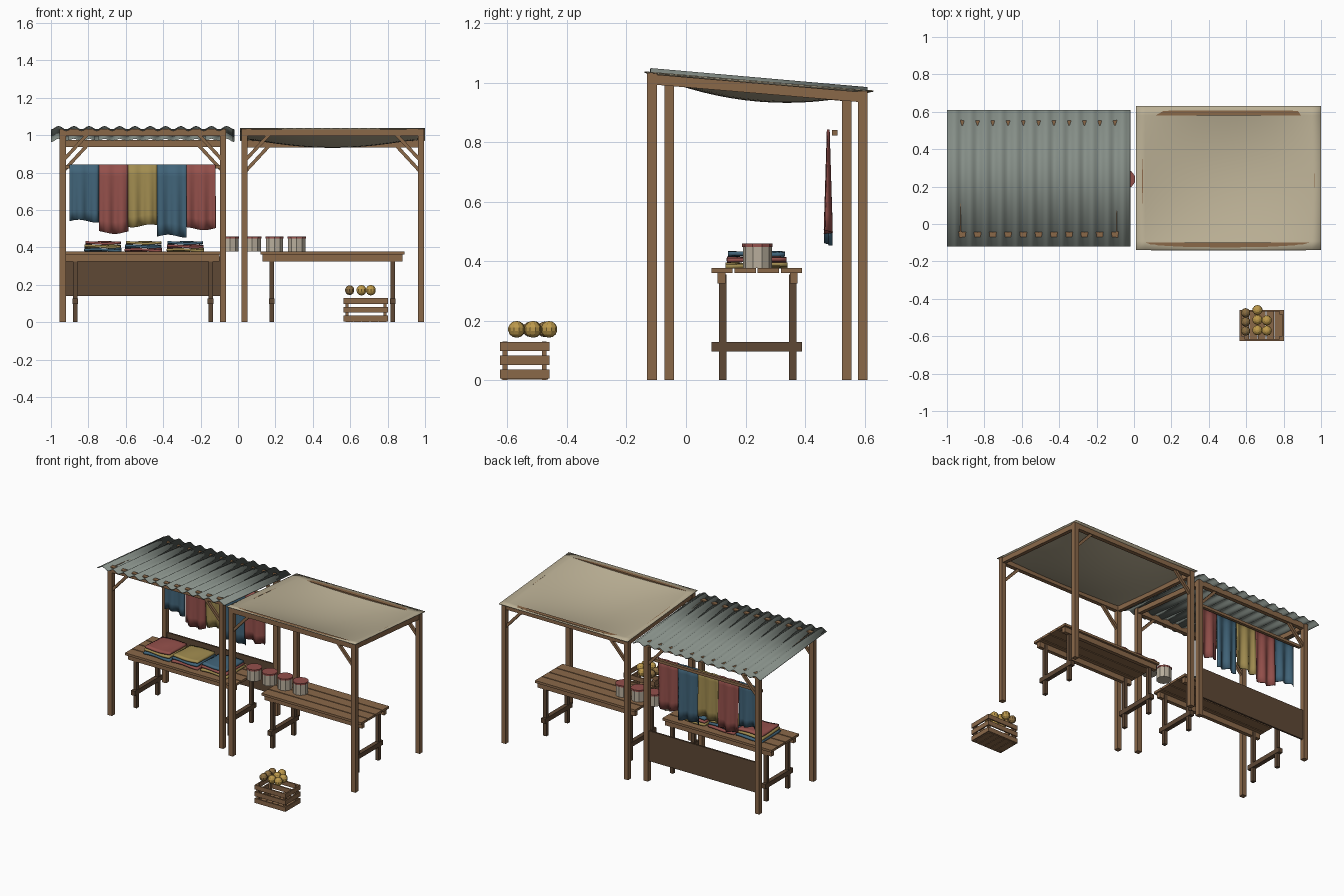
import bpy, bmesh, math, random
from mathutils import Vector, Matrix

if "Cube" in bpy.data.objects:
    bpy.data.objects.remove(bpy.data.objects["Cube"])
random.seed(4)

def mat(name, hexcol):
    lin = lambda c: c / 12.92 if c <= 0.04045 else ((c + 0.055) / 1.055) ** 2.4
    m = bpy.data.materials.new(name)
    m.diffuse_color = [lin(int(hexcol[i:i + 2], 16) / 255) for i in (0, 2, 4)] + [1]
    m.use_nodes = True
    m.node_tree.nodes["Principled BSDF"].inputs["Base Color"].default_value = m.diffuse_color
    return m

WOOD, DARK = mat("wood", "8a6849"), mat("dark wood", "5e4835")
ROOF, CANVAS = mat("grey sheet", "858e87"), mat("canvas", "bbb095")
BLUE, RED, YELLOW = mat("blue cloth", "416479"), mat("red cloth", "94504b"), mat("yellow cloth", "a18c50")
FRUIT, ROOT, CREAM = mat("golden fruit", "bd9a4c"), mat("brown fruit", "8c6f42"), mat("cream tin", "b8ae9c")

def finish(name, bm, m, smooth=False):
    me = bpy.data.meshes.new(name)
    bmesh.ops.recalc_face_normals(bm, faces=bm.faces)
    bm.to_mesh(me)
    bm.free()
    me.materials.append(m)
    for p in me.polygons:
        p.use_smooth = smooth
    ob = bpy.data.objects.new(name, me)
    bpy.context.collection.objects.link(ob)
    return ob

def box(name, x0, x1, y0, y1, z0, z1, m):
    bm = bmesh.new()
    bmesh.ops.create_cube(bm, size=1)
    for v in bm.verts:
        v.co = ((x0 + x1) / 2 + v.co.x * (x1 - x0), (y0 + y1) / 2 + v.co.y * (y1 - y0),
                (z0 + z1) / 2 + v.co.z * (z1 - z0))
    return finish(name, bm, m)

def bar(name, a, b, w, h, m):
    """Square bar between two points."""
    a, b = Vector(a), Vector(b)
    d = (b - a).normalized()
    side = d.cross(Vector((0, 0, 1))).normalized()
    up = side.cross(d)
    rot = Matrix((d, side, up)).transposed().to_4x4()
    bm = bmesh.new()
    bmesh.ops.create_cube(bm, size=1)
    bmesh.ops.scale(bm, vec=((b - a).length, w, h), verts=bm.verts)
    bmesh.ops.transform(bm, matrix=Matrix.Translation((a + b) / 2) @ rot, verts=bm.verts)
    return finish(name, bm, m)

def sheet(name, nu, nv, f, m, thick):
    """Surface grid from f(u, v), given thickness."""
    bm = bmesh.new()
    vs = [[bm.verts.new(f(i / nu, j / nv)) for j in range(nv + 1)] for i in range(nu + 1)]
    for i in range(nu):
        for j in range(nv):
            bm.faces.new((vs[i][j], vs[i + 1][j], vs[i + 1][j + 1], vs[i][j + 1]))
    ob = finish(name, bm, m, True)
    s = ob.modifiers.new("thickness", 'SOLIDIFY')
    s.thickness, s.offset = thick, 0
    return ob

# Stall frames: posts, cross beams, sloping side beams, corner braces
def frame(name, xl, xr, yf, yb, zf, zb):
    h = 0.0165
    for y, z, end in ((yf, zf, "front"), (yb, zb, "back")):
        box(f"{name}_{end}_beam", xl, xr, y - 0.014, y + 0.014, z - 0.037, z, WOOD)
        for x, s in ((xl, 1), (xr, -1)):
            box(f"{name}_{end}_post", x - h, x + h, y - h, y + h, 0, z, WOOD)
            bar(f"{name}_{end}_brace", (x + s * 0.01, y, z - 0.16), (x + s * 0.13, y, z - 0.03), 0.018, 0.018, WOOD)
    for x in (xl, xr):
        bar(f"{name}_side_beam", (x, yf, zf - 0.021), (x, yb, zb - 0.021), 0.026, 0.034, WOOD)

frame("left_stall", -0.937, -0.08, -0.056, 0.54, 1.033, 0.975)
frame("right_stall", 0.035, 0.978, -0.114, 0.594, 1.032, 0.972)

# Corrugated roof: twelve waves, sloping to the back
sheet("corrugated_roof", 96, 1, lambda u, v: (
    -1 + 0.98 * u, -0.12 + 0.73 * v,
    1.038 - 0.064 * v - 0.009 * math.cos(u * 24 * math.pi)), ROOF, 0.004)

# Sagging canvas roof
sheet("canvas_roof", 20, 16, lambda u, v: (
    0.01 + 0.99 * u, -0.14 + 0.77 * v,
    1.036 - 0.064 * v - 0.066 * (4 * u * (1 - u)) * (4 * v * (1 - v))), CANVAS, 0.004)

# Plank tables on trestle legs
def table(name, x0, x1, l0, l1):
    for i in range(4):
        y = 0.086 + i * 0.0775
        box(name + "_plank", x0, x1, y, y + 0.071, 0.361, 0.377, WOOD)
    for y in (0.119, 0.362):
        box(name + "_apron", x0 + 0.01, x1 - 0.01, y - 0.013, y + 0.013, 0.325, 0.361, WOOD)
    for x in (l0, l1):
        for y in (0.123, 0.358):
            box(name + "_leg", x - 0.012, x + 0.012, y - 0.0125, y + 0.0125, 0, 0.355, DARK)
        box(name + "_stretcher", x - 0.015, x + 0.015, 0.086, 0.39, 0.096, 0.128, DARK)

table("left_table", -0.93, -0.09, -0.87, -0.147)
table("right_table", 0.12, 0.89, 0.18, 0.828)

# Dark panel between the left stall's back posts
box("back_panel", -0.93, -0.085, 0.534, 0.546, 0.14, 0.35, DARK)

# Rail and hanging cloths
box("cloth_rail", -0.935, -0.085, 0.49, 0.509, 0.822, 0.841, WOOD)
drops = (0.54, 0.48, 0.515, 0.46, 0.50)
for k, m in enumerate((BLUE, RED, YELLOW, BLUE, RED)):
    x0 = -0.9 + k * 0.156
    sheet("hanging_cloth", 12, 6, lambda u, v: (
        x0 + 0.156 * u,
        0.478 + (0.003 + 0.011 * v) * math.sin(u * 4 * math.pi + k),
        0.842 - (0.842 - drops[k]) * v + 0.008 * v * math.sin(u * 5 + k * 2)), m, 0.004)

# Folded cloth stacks, three soft layers each
for x, cols in ((-0.72, (BLUE, YELLOW, RED)), (-0.503, (RED, BLUE, YELLOW)), (-0.285, (YELLOW, RED, BLUE))):
    for i, m in enumerate(cols):
        w, d, dx = 0.1 - 0.003 * i, 0.104 - 0.004 * i, random.uniform(-.005, .005)
        sheet("folded_cloth", 8, 8, lambda u, v: (
            x + dx + w * (2 * u - 1), 0.237 + d * (2 * v - 1),
            0.386 + 0.019 * i + 0.004 * math.sin(u * 5 + i) * math.cos(v * 4)), m, 0.013)

# Tins with red lids
def tin_part(name, x, r, z0, z1, m):
    bm = bmesh.new()
    bmesh.ops.create_cone(bm, cap_ends=True, segments=10, radius1=r, radius2=r, depth=z1 - z0,
                          matrix=Matrix.Translation((x, 0.24, (z0 + z1) / 2)))
    finish(name, bm, m)

for i in range(4):
    tin_part("tin", -0.043 + i * 0.119, 0.049, 0.377, 0.448, CREAM)
    tin_part("tin_lid", -0.043 + i * 0.119, 0.051, 0.448, 0.459, RED)

# Slatted crate
X0, X1, Y0, Y1 = 0.565, 0.803, -0.625, -0.459
for i in range(3):
    z = 0.005 + i * 0.0465
    for y in (Y0, Y1 - 0.009):
        box("crate_long_slat", X0, X1, y, y + 0.009, z, z + 0.031, WOOD)
    for x in (X0, X1 - 0.009):
        box("crate_end_slat", x, x + 0.009, Y0 + 0.009, Y1 - 0.009, z, z + 0.031, WOOD)
for x in (X0 + 0.009, X1 - 0.025):
    for y in (Y0 + 0.009, Y1 - 0.025):
        box("crate_corner_post", x, x + 0.016, y, y + 0.016, 0, 0.13, WOOD)
for i in range(5):
    x = X0 + 0.009 + i * 0.0445
    box("crate_floor_slat", x, x + 0.041, Y0 + 0.005, Y1 - 0.005, 0.002, 0.011, WOOD)

# Fruit heap
for x, ys, r, m in ((0.597, (-0.475, -0.523, -0.572), 0.026, ROOT),
                    (0.66, (-0.46, -0.512, -0.568), 0.028, FRUIT),
                    (0.71, (-0.515, -0.57), 0.028, FRUIT)):
    for y in ys:
        bm = bmesh.new()
        bmesh.ops.create_uvsphere(bm, u_segments=10, v_segments=7, radius=r,
                                  matrix=Matrix.Translation((x, y, 0.171)))
        finish("fruit", bm, m)
